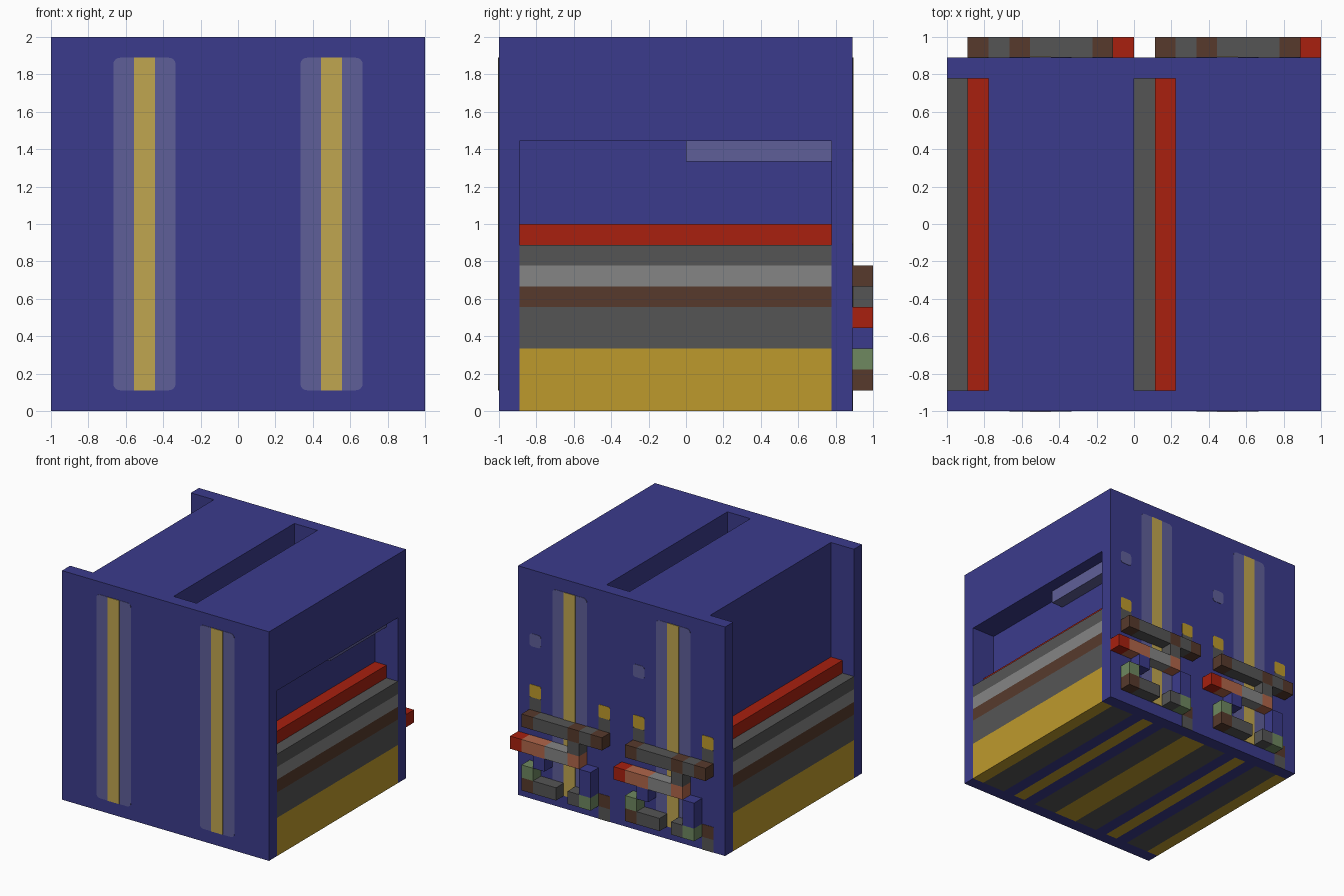
import bpy, bmesh, math
from mathutils import Vector

cube = bpy.data.objects.get("Cube")
if cube:
    bpy.data.objects.remove(cube, do_unlink=True)

U = 2 / 18          # one block of the grid
UNIT = 9            # blocks per cabinet


def linear(c):
    c /= 255
    return c / 12.92 if c < 0.04 else ((c + 0.055) / 1.055) ** 2.4


def material(name, hexa):
    m = bpy.data.materials.new(name)
    rgb = [linear(b) for b in bytes.fromhex(hexa)] + [1]
    m.diffuse_color = rgb
    m.use_nodes = True
    m.node_tree.nodes["Principled BSDF"].inputs["Base Color"].default_value = rgb
    return m


MATS = {n: material(n, h) for n, h in {
    "blue": "3b3b8c", "pale blue": "5f5f99", "yellow": "be9a2c",
    "pale yellow": "c0a650", "red": "a8200f", "grey": "555555",
    "light grey": "858585", "brown": "573a2c", "green": "6e8860",
    "pale orange": "b0664a"}.items()}


def add_object(name, bm, color):
    bmesh.ops.recalc_face_normals(bm, faces=bm.faces)
    mesh = bpy.data.meshes.new(name)
    bm.to_mesh(mesh)
    bm.free()
    mesh.materials.append(MATS[color])
    ob = bpy.data.objects.new(name, mesh)
    bpy.context.collection.objects.link(ob)
    return ob


def box(name, color, x, y, z):
    """Box from block ranges in x, y and z."""
    lo = Vector((x[0] * U - 1, y[0] * U - 1, z[0] * U))
    hi = Vector((x[1] * U - 1, y[1] * U - 1, z[1] * U))
    bm = bmesh.new()
    bmesh.ops.create_cube(bm, size=1)
    for v in bm.verts:
        v.co = (lo + hi) / 2 + v.co * (hi - lo)
    return add_object(name, bm, color)


def plate(name, color, x, z, y, out, radius=0.0):
    """Thin rounded plate on a front or back wall, out is its signed thickness."""
    x0, x1, z0, z1 = x[0] * U - 1, x[1] * U - 1, z[0] * U, z[1] * U
    corners = [(x1, z1, -1, -1), (x0, z1, 1, -1), (x0, z0, 1, 1), (x1, z0, -1, 1)]
    steps = 4 if radius else 0
    bm = bmesh.new()
    ring = []
    for i, (cx, cz, sx, sz) in enumerate(corners):
        for s in range(steps + 1):
            a = math.pi / 2 * (i + s / max(steps, 1))
            ring.append(bm.verts.new((cx + radius * (sx + math.cos(a)), y * U - 1,
                                      cz + radius * (sz + math.sin(a)))))
    face = bm.faces.new(ring)
    new = bmesh.ops.extrude_face_region(bm, geom=[face])["geom"]
    for v in new:
        if isinstance(v, bmesh.types.BMVert):
            v.co.y += out
    return add_object(name, bm, color)


BAY = (1, 16)       # depth between front and back walls
LAYERS = [("yellow", 0, 3), ("grey", 3, 5), ("brown", 5, 6),
          ("light grey", 6, 7), ("grey", 7, 8)]
TOP_BAR = ["brown", "grey", "brown", "grey", "grey", "grey", "brown"]
MID_BAR = ["pale orange", "light grey", "light grey", "pale orange", "pale orange", "red"]

for side, o in (("right", 0), ("left", UNIT)):
    def span(a, b):
        return (o + a, o + b)

    # Cabinet shell
    box(f"{side}_front_wall", "blue", span(0, 9), (0, 1), (0, 18))
    box(f"{side}_back_wall", "blue", span(0, 9), (16, 17), (0, 18))
    box(f"{side}_core", "blue", span(2, 7), BAY, (1, 18))
    box(f"{side}_upper_overhang", "blue", span(7, 9), BAY, (13, 18))
    box(f"{side}_lamp", "pale blue", span(7, 8), (9, 16), (12, 13))

    # Strips under the core
    for i, color in enumerate(["grey", "blue", "yellow", "blue", "grey"]):
        box(f"{side}_base_strip", color, span(2 + i, 3 + i), BAY, (0, 1))

    # Stacked layers on both flanks, with a red rail set back on top
    for outer, inner in ((0, 1), (8, 7)):
        for color, z0, z1 in LAYERS:
            box(f"{side}_flank_layer", color, span(outer, outer + 1), BAY, (z0, z1))
        box(f"{side}_flank_backing", "grey", span(inner, inner + 1), BAY, (0, 8))
        box(f"{side}_flank_rail", "red", span(inner, inner + 1), BAY, (8, 9))

    # Glazed stripes on front and back
    for name, y, d in (("front", 0, -1), ("back", 17, 1)):
        plate(f"{side}_{name}_glass", "pale blue", span(3, 6), (1, 17), y, d * 0.003, 0.035)
        plate(f"{side}_{name}_stripe", "pale yellow", span(4, 5), (1, 17), y, d * 0.006)

    # Small squares on the back
    plate(f"{side}_back_window", "pale blue", span(7, 8), (12, 13), 17, 0.003, 0.025)
    for i in (1, 7):
        plate(f"{side}_back_light", "yellow", span(i, i + 1), (8, 9), 17, 0.003, 0.015)
        plate(f"{side}_back_socket", "grey", span(i, i + 1), (7, 8), 17, 0.003)
    plate(f"{side}_back_foot", "grey", span(1, 2), (0, 1), 17, 0.003)
    plate(f"{side}_back_ankle", "brown", span(1, 2), (1, 2), 17, 0.003)

    # Pipework standing out from the back
    def pipe(color, i, z0, z1):
        box(f"{side}_pipe", color, span(i, i + 1), (17, 18), (z0, z1))

    for i, color in enumerate(TOP_BAR):
        pipe(color, 1 + i, 6, 7)
    for i, color in enumerate(MID_BAR):
        pipe(color, 3 + i, 4, 5)
    pipe("grey", 3, 5, 6)
    pipe("blue", 6, 3, 4)
    pipe("green", 7, 2, 3)
    pipe("brown", 7, 1, 2)
    pipe("grey", 6, 1, 2)
    pipe("grey", 5, 1, 2)
    pipe("blue", 2, 2, 4)
    pipe("green", 2, 1, 2)
    pipe("grey", 3, 1, 2)
